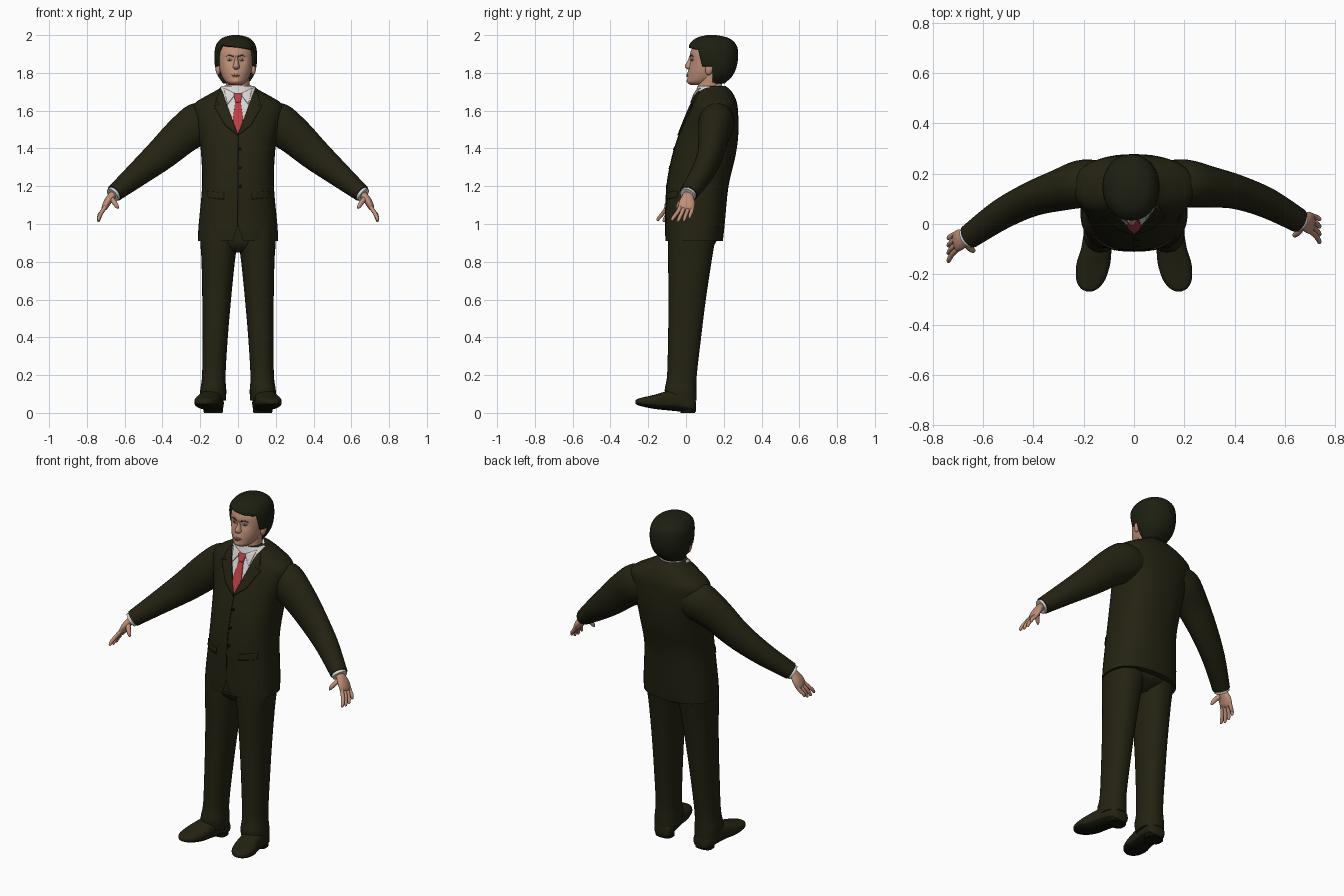
import bpy, bmesh, math
from mathutils import Vector
from mathutils.bvhtree import BVHTree

if "Cube" in bpy.data.objects:
    bpy.data.objects.remove(bpy.data.objects["Cube"])


def material(name, rgb):
    m = bpy.data.materials.new(name)
    m.diffuse_color = (*rgb, 1)
    m.use_nodes = True
    m.node_tree.nodes["Principled BSDF"].inputs["Base Color"].default_value = m.diffuse_color
    return m


SUIT = material("dark_olive_cloth", (.017, .016, .006))
HAIR = material("dark_hair", (.013, .014, .006))
SKIN = material("skin", (.52, .28, .19))
LIPS = material("lips", (.38, .17, .13))
SHIRT = material("white_shirt", (.68, .67, .66))
TIE = material("red_tie", (.50, .05, .06))
SOLE = material("dark_sole", (.006, .006, .003))
EYE = material("eye_white", (.50, .42, .38))
IRIS = material("iris", (.06, .045, .035))


def finish(name, bm, mats, angle=50):
    mesh = bpy.data.meshes.new(name)
    bm.to_mesh(mesh)
    bm.free()
    for m in mats:
        mesh.materials.append(m)
    mesh.shade_smooth()
    mesh.set_sharp_from_angle(angle=math.radians(angle))
    ob = bpy.data.objects.new(name, mesh)
    bpy.context.collection.objects.link(ob)
    return ob


def catmull(a, b, c, d, t):
    return .5 * (2 * b + (c - a) * t + (2 * a - 5 * b + 4 * c - d) * t * t
                 + (3 * b - a - 3 * c + d) * t ** 3)


def loft(secs, n=32, p=2.3, steps=4):
    """Skin smoothed rings; each section is (centre, half axis u, half axis v)."""
    last, rings = len(secs) - 1, []
    for i in range(last):
        q = [secs[max(0, min(last, i + k))] for k in (-1, 0, 1, 2)]
        for j in range(steps):
            rings.append([catmull(*[s[k] for s in q], j / steps) for k in range(3)])
    rings.append(secs[-1])
    bm = bmesh.new()
    loops = []
    for c, u, v in rings:
        loop = []
        for k in range(n):
            a = 2 * math.pi * k / n
            ca, sa = math.cos(a), math.sin(a)
            x = math.copysign(abs(ca) ** (2 / p), ca)
            y = math.copysign(abs(sa) ** (2 / p), sa)
            loop.append(bm.verts.new(c + u * x + v * y))
        loops.append(loop)
    for A, B in zip(loops, loops[1:]):
        for k in range(n):
            bm.faces.new((A[k], A[(k + 1) % n], B[(k + 1) % n], B[k]))
    bm.faces.new(loops[0])
    bm.faces.new(loops[-1])
    bmesh.ops.recalc_face_normals(bm, faces=bm.faces)
    return bm


def level(z, rx, yf, yb, cx=0):
    """Horizontal section."""
    return Vector((cx, (yf + yb) / 2, z)), Vector((rx, 0, 0)), Vector((0, (yb - yf) / 2, 0))


def tube(path, n=20, p=2, steps=4):
    """Path of (x, y, z, width, thickness), width lying mostly along y."""
    pts = [Vector(q[:3]) for q in path]
    secs = []
    for i, q in enumerate(path):
        d = (pts[min(i + 1, len(pts) - 1)] - pts[max(i - 1, 0)]).normalized()
        u = Vector((0, 1, 0))
        u = (u - d * u.dot(d)).normalized()
        secs.append((pts[i], u * q[3], d.cross(u) * q[4]))
    return loft(secs, n, p, steps)


def cut(bm, co, no):
    bmesh.ops.bisect_plane(bm, geom=bm.verts[:] + bm.edges[:] + bm.faces[:],
                           plane_co=co, plane_no=no)


def surface(ob):
    return BVHTree.FromPolygons([v.co for v in ob.data.vertices],
                                [f.vertices[:] for f in ob.data.polygons])


def patch(name, pts, tree, mat, lift=.005, cell=.012):
    """Thin plate with an (x, z) outline laid on the front of a surface."""
    bm = bmesh.new()
    bm.faces.new([bm.verts.new((x, 0, z)) for x, z in pts])
    bmesh.ops.triangulate(bm, faces=bm.faces[:])
    for axis in (0, 2):
        lo, hi = min(v.co[axis] for v in bm.verts), max(v.co[axis] for v in bm.verts)
        no = Vector((axis == 0, 0, axis == 2))
        for k in range(1, int((hi - lo) / cell) + 1):
            cut(bm, no * (lo + k * cell), no)
    for v in bm.verts:
        hit = tree.ray_cast(Vector((v.co.x, -1, v.co.z)), Vector((0, 1, 0)))[0]
        if hit is None:
            hit = tree.find_nearest(Vector((v.co.x, .08, v.co.z)))[0]
        v.co.y = hit.y - lift
    bm.normal_update()
    bmesh.ops.reverse_faces(bm, faces=[f for f in bm.faces if f.normal.y > 0])
    ob = finish(name, bm, [mat])
    mod = ob.modifiers.new("thickness", 'SOLIDIFY')
    mod.thickness, mod.offset = lift + .001, -1
    return ob


def oval(cx, cz, rx, rz, n=14):
    return [(cx + rx * math.cos(2 * math.pi * k / n), cz + rz * math.sin(2 * math.pi * k / n))
            for k in range(n)]


# Jacket body, with the shirt showing in the V opening and a notch at the hem
bm = loft([level(*s) for s in (
    (.91, .213, -.11, .195), (1.0, .208, -.11, .205), (1.2, .19, -.102, .225),
    (1.35, .194, -.075, .26), (1.45, .205, -.045, .275), (1.53, .225, -.015, .278),
    (1.60, .24, .013, .275), (1.64, .228, .03, .27), (1.68, .165, .045, .255),
    (1.71, .11, .055, .235), (1.73, .085, .06, .21))], n=48, p=2.35)
for s in (-1, 1):
    cut(bm, (0, 0, 1.475), (s, 0, -.37))
    cut(bm, (0, 0, .99), (s, 0, .35))
notch = []
for f in bm.faces:
    c = f.calc_center_median()
    if abs(c.x) < .37 * (c.z - 1.475) and c.y < .12 and len(f.verts) < 9:
        f.material_index = 1
    if abs(c.x) < .35 * (.99 - c.z) and c.y < 0:
        notch.append(f)
bmesh.ops.delete(bm, geom=notch, context='FACES')
jacket = surface(finish("jacket_body", bm, [SUIT, SHIRT]))

# Jacket front details
patch("jacket_closure", [(-.002, .99), (.002, .99), (.002, 1.475), (-.002, 1.475)],
      jacket, SOLE, .002)
for i, z in enumerate((1.20, 1.30, 1.40)):
    patch(f"button_{i}", oval(.012, z, .008, .008), jacket, SOLE, .005)
patch("tie_blade", [(-.013, 1.655), (.013, 1.655), (.027, 1.56), (.024, 1.535), (0, 1.478),
                    (-.024, 1.535), (-.027, 1.56)], jacket, TIE, .006)
patch("tie_knot", [(-.023, 1.69), (.023, 1.69), (.014, 1.645), (-.014, 1.645)],
      jacket, TIE, .009)
for s, side in ((-1, "right"), (1, "left")):
    patch(f"{side}_lapel", [(s * x, z) for x, z in (
        (0, 1.47), (.085, 1.705), (.10, 1.70), (.118, 1.65), (.094, 1.635), (.128, 1.625),
        (.07, 1.525))], jacket, SUIT, .008)
    patch(f"{side}_collar_wing", [(s * x, z) for x, z in (
        (.012, 1.69), (.076, 1.72), (.055, 1.635))], jacket, SHIRT, .007)
    patch(f"{side}_pocket_flap", [(s * x, z) for x, z in (
        (.075, 1.165), (.165, 1.175), (.165, 1.14), (.075, 1.13))], jacket, SUIT, .007)

# Shirt collar tilted up at the back, and neck
bm = loft([level(1.64, .086, .045, .195), level(1.69, .082, .045, .193),
           level(1.722, .077, .05, .188)], p=2)
for v in bm.verts:
    v.co.z += (v.co.y - .12) * .4
finish("shirt_collar", bm, [SHIRT])
finish("neck", loft([level(1.62, .066, .06, .19), level(1.72, .06, .062, .185),
                     level(1.82, .065, .07, .21)], p=2), [SKIN])

# Trouser seat
finish("trouser_seat", loft([level(.85, .05, -.05, .09), level(.89, .15, -.085, .15),
                             level(.96, .19, -.09, .175), level(1.1, .17, -.08, .2)]), [SUIT])

HX = -.012   # head sits slightly to one side
# Head with sunken eyes, brow, cheeks and chin shaped by soft bumps
bm = loft([level(*s, HX) for s in (
    (1.735, .03, .03, .12), (1.75, .052, .012, .15), (1.77, .067, .012, .18),
    (1.80, .08, .013, .21), (1.84, .09, .018, .235), (1.88, .095, .021, .25),
    (1.92, .096, .03, .255), (1.96, .08, .05, .24), (1.985, .04, .09, .2))], n=64, p=2.2)
for v in bm.verts:
    if v.co.y < .11:
        for x, z, r, amp in ((.034, 1.868, .016, .011), (-.034, 1.868, .016, .011),
                             (0, 1.895, .03, -.004), (0, 1.755, .018, -.007),
                             (0, 1.79, .018, -.006), (0, 1.772, .009, .004)):
            v.co.y += amp * math.exp(-((v.co.x - HX - x) ** 2 + (v.co.z - z) ** 2) / (2 * r * r))
face = surface(finish("head", bm, [SKIN]))
finish("nose", loft([level(*s, HX + .003) for s in (
    (1.89, .007, .018, .05), (1.862, .011, .008, .05), (1.84, .016, -.006, .05),
    (1.828, .019, -.003, .05), (1.818, .012, .01, .05))], n=20, p=2), [SKIN], 80)
patch("upper_lip", [(HX + x, z) for x, z in (
    (-.026, 1.788), (0, 1.786), (.026, 1.788), (.008, 1.796), (0, 1.794), (-.008, 1.796))],
    face, LIPS, .003)
patch("lower_lip", [(HX + x, z) for x, z in (
    (-.024, 1.787), (-.01, 1.777), (.01, 1.777), (.024, 1.787), (0, 1.785))], face, LIPS, .004)
for s, side in ((-1, "right"), (1, "left")):
    ex = HX + s * .034
    patch(f"{side}_eye", oval(ex, 1.868, .014, .005), face, EYE, .002)
    patch(f"{side}_iris", oval(ex, 1.868, .005, .005), face, IRIS, .003)
    patch(f"{side}_eyebrow", [(HX + s * x, z) for x, z in (
        (.014, 1.884), (.035, 1.891), (.056, 1.885), (.036, 1.897), (.014, 1.891))],
        face, IRIS, .003)
    bm = bmesh.new()
    bmesh.ops.create_uvsphere(bm, u_segments=16, v_segments=10, radius=1)
    for v in bm.verts:
        v.co = Vector((HX + s * .093 + v.co.x * .014, .125 + v.co.y * .022 + v.co.z * .006,
                       1.825 + v.co.z * .036))
    finish(f"{side}_ear", bm, [SKIN])

# Hair shell, cut open around the face and ears
bm = loft([level(*s, HX) for s in (
    (1.745, .068, .06, .205), (1.78, .092, .04, .243), (1.82, .107, .03, .264),
    (1.87, .113, .02, .275), (1.92, .111, .014, .275), (1.95, .103, .018, .265),
    (1.975, .085, .04, .242), (1.99, .06, .068, .21), (2.0, .02, .11, .16))], n=64, p=2.15)
cuts = (((0, .07, 1.9), (0, 1, .25)), ((0, .14, 1.8), (0, 1, 0)),
        ((HX, 0, 1.937), (.15, 0, 1)), ((0, 0, 1.835), (0, 0, 1)))
for co, no in cuts:
    cut(bm, co, no)


def below(c, k):
    return (c - Vector(cuts[k][0])).dot(Vector(cuts[k][1])) < 0


gone = []
for f in bm.faces:
    c = f.calc_center_median()
    if (below(c, 0) and below(c, 2)) or (below(c, 1) and below(c, 3)):
        gone.append(f)
bmesh.ops.delete(bm, geom=gone, context='FACES')
mod = finish("hair", bm, [HAIR]).modifiers.new("thickness", 'SOLIDIFY')
mod.thickness, mod.offset = .018, -1

# Limbs, built once per side
for s, side in ((-1, "right"), (1, "left")):
    def place(path):
        """Mirror to this side, with one arm carried a little further forward."""
        return [(s * q[0], q[1] + s * .07 * max(0, q[0] - .2), *q[2:]) for q in path]

    finish(f"{side}_sleeve", tube(place((
        (.14, .165, 1.545, .09, .10), (.21, .16, 1.53, .095, .112),
        (.30, .14, 1.465, .082, .10), (.41, .112, 1.365, .068, .085),
        (.53, .06, 1.265, .06, .066), (.655, -.018, 1.162, .049, .046))), 32), [SUIT])
    finish(f"{side}_cuff", tube(place((
        (.63, -.003, 1.182, .043, .04), (.665, -.024, 1.153, .043, .04)))), [SHIRT])
    finish(f"{side}_palm", tube(place((
        (.64, -.01, 1.175, .028, .022), (.668, -.022, 1.148, .03, .021),
        (.69, -.028, 1.118, .042, .02), (.706, -.034, 1.088, .042, .016),
        (.712, -.038, 1.076, .03, .008)))), [SKIN], 70)
    for i, (o, drop) in enumerate(((-.032, .006), (-.011, 0), (.01, .003), (.03, .018))):
        finish(f"{side}_finger_{i}", tube(place((
            (.70, -.03 + o, 1.095, .011, .011), (.723, -.045 + o * 1.2, 1.06, .0105, .0105),
            (.735, -.058 + o * 1.4, 1.03 + drop, .0095, .0095),
            (.738, -.064 + o * 1.5, 1.015 + drop, .007, .007),
            (.738, -.066 + o * 1.5, 1.01 + drop, .001, .001))), 12), [SKIN], 80)
    finish(f"{side}_thumb", tube(place((
        (.675, -.035, 1.14, .014, .014), (.655, -.062, 1.115, .013, .013),
        (.64, -.075, 1.092, .010, .010), (.634, -.079, 1.08, .002, .002))), 12), [SKIN], 80)
    finish(f"{side}_trouser_leg", loft([level(z, rx, yf, yb, s * cx) for z, cx, rx, yf, yb in (
        (.065, .132, .068, -.10, .056), (.12, .131, .069, -.113, .056),
        (.2, .128, .062, -.10, .057), (.4, .121, .067, -.095, .08),
        (.6, .113, .076, -.092, .105), (.8, .105, .088, -.095, .135),
        (.9, .101, .098, -.095, .152), (1.0, .1, .098, -.088, .172))]), [SUIT])
    # Shoe lofted from heel to toe, dark underneath
    bm = loft([(Vector((s * cx, y, (lo + hi) / 2)), Vector((w, 0, 0)),
                Vector((0, 0, (hi - lo) / 2))) for y, cx, w, lo, hi in (
        (.052, .128, .03, .008, .06), (.035, .13, .054, .001, .09),
        (-.04, .14, .06, .008, .12), (-.10, .15, .061, .014, .115),
        (-.16, .162, .067, .02, .098), (-.22, .172, .058, .031, .084),
        (-.255, .177, .036, .041, .075), (-.268, .178, .012, .048, .066))], p=2.6)
    for f in bm.faces:
        f.material_index = int(f.normal.z < -.35)
    finish(f"{side}_shoe", bm, [SUIT, SOLE])
    finish(f"{side}_shoe_heel", loft([
        level(0, .05, -.03, .048, s * .131), level(.03, .052, -.03, .05, s * .131)],
        p=2.8), [SOLE])
